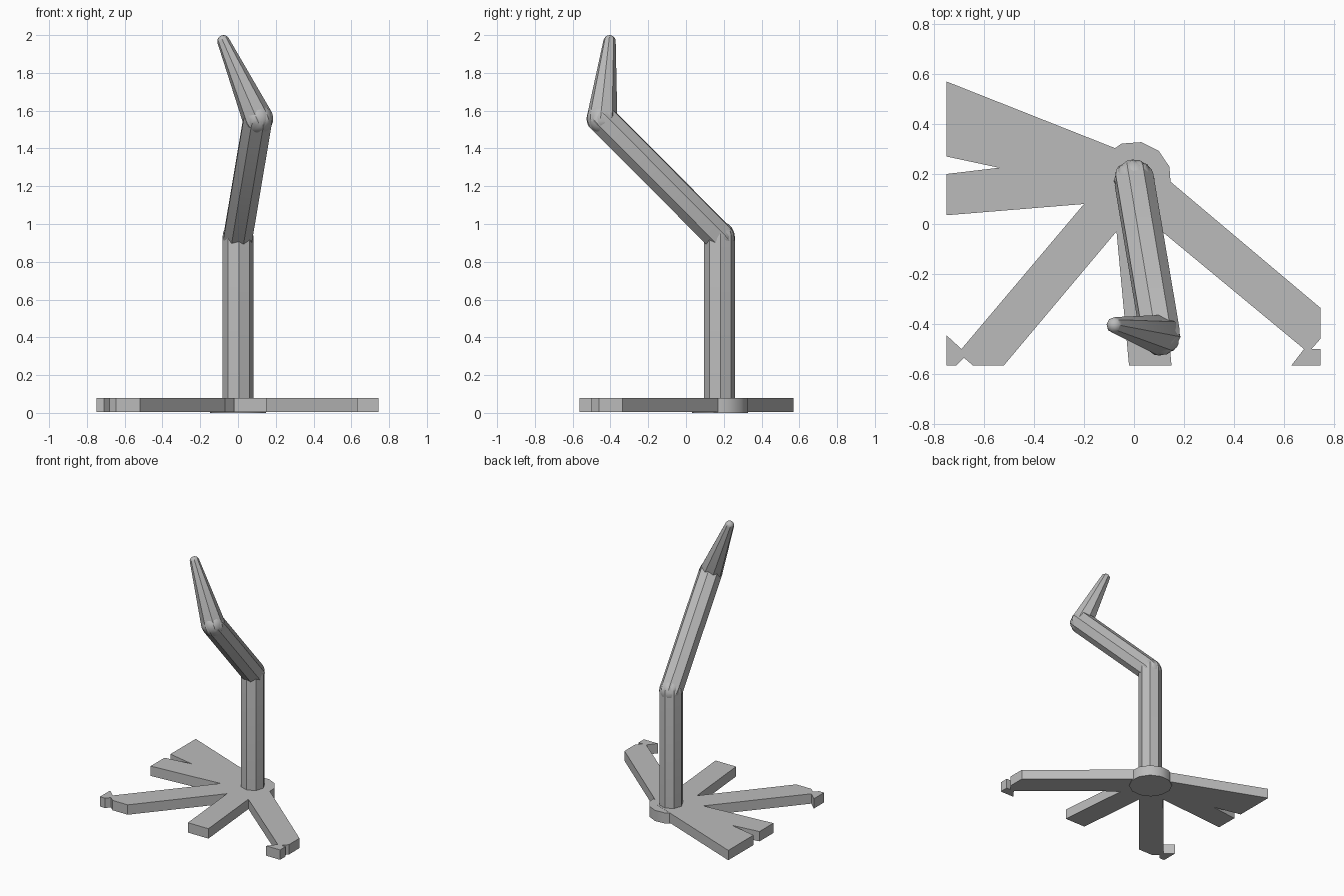
import bpy, bmesh, math
from mathutils import Vector, Matrix

cube = bpy.data.objects.get("Cube")
if cube:
    bpy.data.objects.remove(cube, do_unlink=True)

grey = bpy.data.materials.new("plain grey")
grey.use_nodes = True
grey.diffuse_color = (0.5, 0.5, 0.5, 1)
grey.node_tree.nodes["Principled BSDF"].inputs["Base Color"].default_value = (0.5, 0.5, 0.5, 1)


def finish(bm, name, smooth=False):
    bmesh.ops.recalc_face_normals(bm, faces=bm.faces)
    mesh = bpy.data.meshes.new(name)
    bm.to_mesh(mesh)
    bm.free()
    mesh.materials.append(grey)
    obj = bpy.data.objects.new(name, mesh)
    bpy.context.collection.objects.link(obj)
    if smooth:
        bpy.ops.object.select_all(action='DESELECT')
        obj.select_set(True)
        bpy.context.view_layer.objects.active = obj
        bpy.ops.object.shade_smooth_by_angle(angle=math.radians(35))
    return obj


def slab(name, outline, bottom, top, smooth=False):
    """Extrude a flat outline upwards."""
    bm = bmesh.new()
    face = bm.faces.new([bm.verts.new((x, y, bottom)) for x, y in outline])
    geom = bmesh.ops.extrude_face_region(bm, geom=[face])["geom"]
    bmesh.ops.translate(bm, vec=(0, 0, top - bottom),
                        verts=[v for v in geom if isinstance(v, bmesh.types.BMVert)])
    return finish(bm, name, smooth)


def limb(name, start, end, r0, r1, twist, round_start=True, round_end=True, sides=8, steps=5):
    """Eight-sided tapering bar with rounded ends."""
    axis = end - start
    length = axis.length
    arc = [math.pi / 2 * i / steps for i in range(steps + 1)]
    profile = [(r0 * math.sin(a), -r0 * math.cos(a)) for a in arc[1:]] if round_start else [(r0, 0)]
    profile += [(r1 * math.cos(a), length + r1 * math.sin(a)) for a in arc[:-1]] if round_end else [(r1, length)]
    turn = axis.to_track_quat('Z', 'Y').to_matrix().to_4x4()
    place = Matrix.Translation(start) @ turn @ Matrix.Rotation(math.radians(twist), 4, 'Z')
    bm = bmesh.new()
    rings = []
    for r, z in profile:
        angles = [math.tau * k / sides for k in range(sides)]
        rings.append([bm.verts.new(place @ Vector((r * math.cos(a), r * math.sin(a), z))) for a in angles])
    for a, b in zip(rings, rings[1:]):
        for k in range(sides):
            n = (k + 1) % sides
            bm.faces.new((a[k], a[n], b[n], b[k]))
    # Close the ends, with a pole where the end is round
    for ring, rounded, z in ((rings[0], round_start, -r0), (rings[-1], round_end, length + r1)):
        if rounded:
            pole = bm.verts.new(place @ Vector((0, 0, z)))
            for k in range(sides):
                bm.faces.new((ring[k], ring[(k + 1) % sides], pole))
        else:
            bm.faces.new(ring)
    return finish(bm, name, True)


# Spread foot plate: wide notched foot, then three narrow legs
foot_outline = [
    (-0.08, 0.305), (-0.75, 0.57), (-0.75, 0.27), (-0.54, 0.225), (-0.75, 0.2), (-0.75, 0.035), (-0.2, 0.08),
    (-0.69, -0.5), (-0.75, -0.445), (-0.75, -0.565), (-0.71, -0.565), (-0.68, -0.535), (-0.645, -0.565),
    (-0.52, -0.565), (-0.07, -0.03), (-0.02, -0.565), (0.15, -0.565), (0.1, -0.02),
    (0.68, -0.5), (0.63, -0.565), (0.745, -0.565), (0.745, -0.5), (0.71, -0.5), (0.745, -0.46),
    (0.745, -0.335), (0.145, 0.17), (0.06, 0.25)]
slab("foot_plate", foot_outline, 0.006, 0.08)

# Round hub under the post
hub = [(0.15 * math.cos(a), 0.18 + 0.15 * math.sin(a))
       for a in (math.radians(30 * k + 19) for k in range(12))]
slab("hub", hub, 0, 0.079, True)

# Bent upright: post, leaning arm, tapered tip
base = Vector((0, 0.177, 0.01))
elbow = Vector((0, 0.177, 0.932))
wrist = Vector((0.105, -0.445, 1.557))
tip = Vector((-0.077, -0.405, 1.967))
limb("post", base, elbow, 0.082, 0.082, 4, round_start=False)
limb("arm", elbow, wrist, 0.082, 0.082, 12)
limb("pointed_tip", wrist, tip, 0.082, 0.033, 8)
